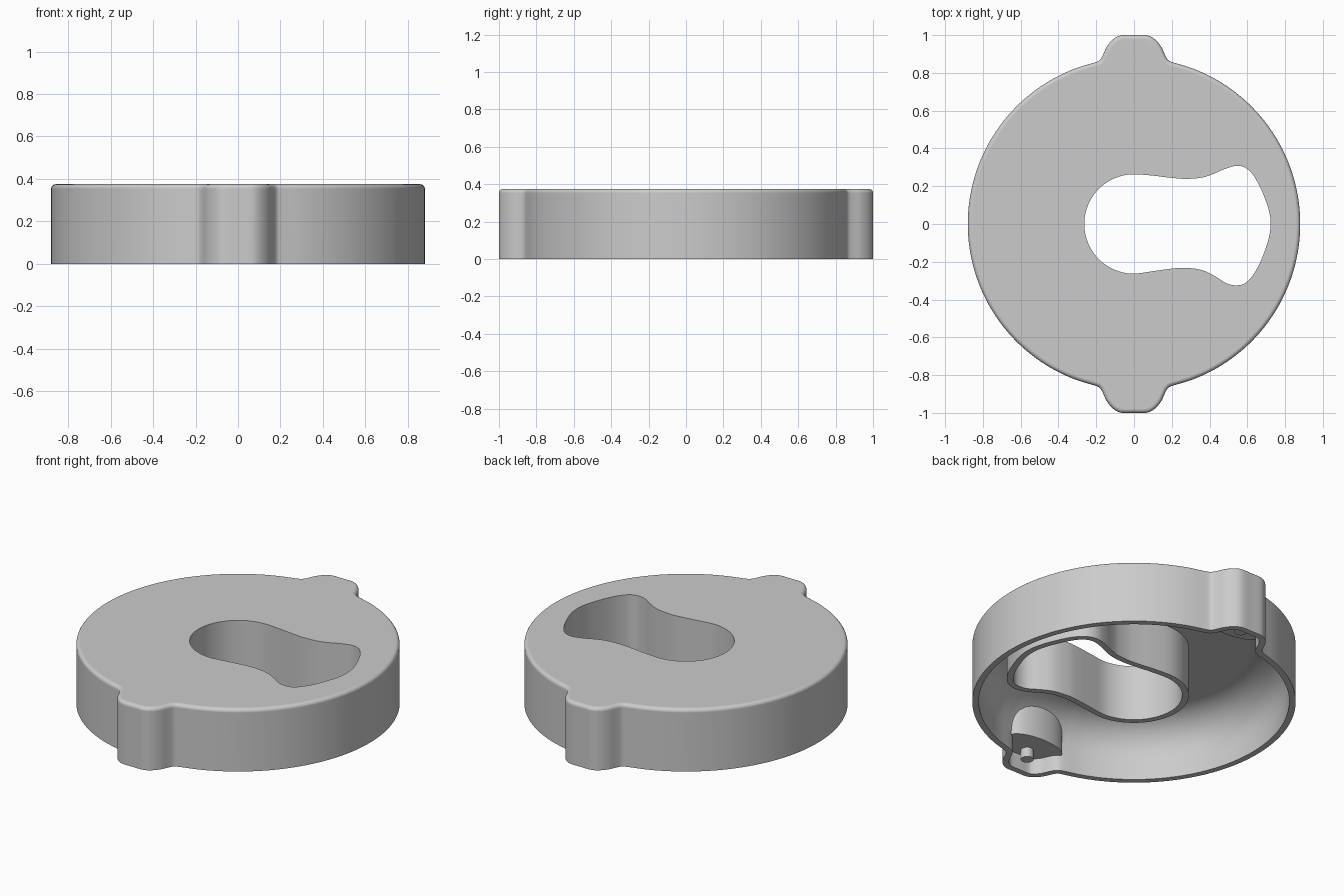
import bpy, bmesh, math
from mathutils import Vector

cube = bpy.data.objects.get("Cube")
if cube:
    bpy.data.objects.remove(cube)

HEIGHT, RADIUS, WALL = 0.375, 0.88, 0.035
CEILING = HEIGHT - WALL
BOSS_BOTTOM = 0.095

grey = bpy.data.materials.new("plain_grey")
grey.use_nodes = True
grey.diffuse_color = (0.6, 0.6, 0.6, 1)
grey.node_tree.nodes["Principled BSDF"].inputs["Base Color"].default_value = (0.6, 0.6, 0.6, 1)


def smooth_path(pts, steps=5):
    """Rounded curve through a closed list of points."""
    pts = [Vector(p) for p in pts]
    n, out = len(pts), []
    for i in range(n):
        a, b, c, d = (pts[(i + k) % n] for k in (-1, 0, 1, 2))
        for s in range(steps):
            t = s / steps
            out.append(0.5 * (2 * b + (c - a) * t + (2 * a - 5 * b + 4 * c - d) * t ** 2
                              + (3 * b - a - 3 * c + d) * t ** 3))
    return out


def offset(path, dist):
    """Move a counter-clockwise path outwards."""
    out = []
    for i, p in enumerate(path):
        t = (path[(i + 1) % len(path)] - path[i - 1]).normalized()
        out.append(p + Vector((t.y, -t.x)) * dist)
    return out


def finish(name, bm):
    bmesh.ops.recalc_face_normals(bm, faces=bm.faces)
    mesh = bpy.data.meshes.new(name)
    bm.to_mesh(mesh)
    bm.free()
    mesh.materials.append(grey)
    ob = bpy.data.objects.new(name, mesh)
    bpy.context.collection.objects.link(ob)
    bpy.ops.object.select_all(action='DESELECT')
    bpy.context.view_layer.objects.active = ob
    ob.select_set(True)
    bpy.ops.object.shade_smooth_by_angle(angle=math.radians(35))
    mod = ob.modifiers.new("even_shading", 'WEIGHTED_NORMAL')
    mod.keep_sharp = True


# Outer outline: a disc with a rounded lug at the back and front
lug = [(0.205, 0.856), (0.18, 0.869), (0.163, 0.898), (0.146, 0.935),
       (0.122, 0.967), (0.093, 0.99), (0.06, 1.0), (0.0, 1.0)]
lug += [(-x, y) for x, y in lug[-2::-1]]
start = math.atan2(lug[0][1], lug[0][0])
arc_steps = 24
side = []
for i in range(1, arc_steps):
    a = math.pi - start + 2 * start * i / arc_steps
    side.append((RADIUS * math.cos(a), RADIUS * math.sin(a)))
half = lug + side
outline = smooth_path(half + [(-x, -y) for x, y in half], 4)

# Keyhole outline: round left end, flared right end
upper = [(0.717, 0.06), (0.695, 0.13), (0.66, 0.21), (0.623, 0.269), (0.585, 0.3), (0.54, 0.308),
         (0.48, 0.291), (0.42, 0.265), (0.36, 0.246), (0.28, 0.239), (0.2, 0.244), (0.1, 0.256)]
lower = [(0.1, -0.25), (0.2, -0.236), (0.27, -0.232), (0.36, -0.244), (0.43, -0.277),
         (0.49, -0.314), (0.54, -0.325), (0.585, -0.315), (0.623, -0.279), (0.66, -0.22),
         (0.695, -0.135), (0.717, -0.06)]
round_end = [(0.263 * math.cos(a), 0.263 * math.sin(a))
             for a in (math.radians(90 + 15 * i) for i in range(13))]
keyhole = smooth_path([(0.723, 0)] + upper + round_end + lower)
tube = offset(keyhole, WALL)

# Hollow shell with the keyhole sleeve, made of successive rings
bm = bmesh.new()


def ring(points):
    vs = [bm.verts.new(p) for p in points]
    return vs, [bm.edges.new((vs[i - 1], vs[i])) for i in range(len(vs))]


def level(path, z):
    return ring([(p.x, p.y, z) for p in path])


def skin(a, b):
    for i in range(len(a[0])):
        bm.faces.new((a[0][i - 1], a[0][i], b[0][i], b[0][i - 1]))


quarter = [math.pi / 2 * i / 8 for i in range(9)]
bevel, fillet, gap = 0.022, 0.22, 0.075


def dome_point(p, a):
    """Point on the rounded inner corner, which stops short of the sleeve's flared end."""
    ramp = min(max((abs(math.atan2(p.y, p.x)) - 0.58) / 0.15, 0), 1)
    inset = (gap + (fillet - gap) * ramp) * (1 - math.cos(a))
    q = p.normalized() * (min(p.length, RADIUS - WALL) - inset)
    return q.x, q.y, CEILING - fillet + math.sqrt(fillet ** 2 - (fillet - inset) ** 2)


outer = [level(outline, 0)]
outer += [level(offset(outline, -bevel * (1 - math.cos(a))), HEIGHT - bevel + bevel * math.sin(a))
          for a in quarter]
inner_path = offset(outline, -WALL)
inner = [level(inner_path, 0), level(inner_path, BOSS_BOTTOM + 0.01)]
inner += [ring([dome_point(p, a) for p in inner_path]) for a in quarter]
sleeve = [level(keyhole, HEIGHT), level(keyhole, 0.04), level(tube, 0.04), level(tube, CEILING)]
for group in (outer, inner, sleeve, [outer[0], inner[0]]):
    for lo, hi in zip(group, group[1:]):
        skin(lo, hi)
for a, b in ((outer[-1], sleeve[0]), (inner[-1], sleeve[-1])):
    bmesh.ops.triangle_fill(bm, edges=a[1] + b[1], use_beauty=True, normal=(0, 0, 1))
finish("hollow_shell", bm)

# Boss filling each lug, with a bowed face towards the middle
boss_plan = offset(outline, -WALL / 2)[4:(len(lug) - 2) * 4 + 1]
boss_plan += [Vector((-0.18 * math.cos(a), 0.835 - 0.075 * math.sin(a)))
              for a in (math.pi * i / 20 for i in range(21))]


def prism(name, path, bottom, top):
    b = bmesh.new()
    face = b.faces.new([b.verts.new((p.x, p.y, bottom)) for p in path])
    up = bmesh.ops.extrude_face_region(b, geom=[face], use_keep_orig=True)["geom"]
    bmesh.ops.translate(b, verts=[v for v in up if isinstance(v, bmesh.types.BMVert)],
                        vec=(0, 0, top - bottom))
    finish(name, b)


pin_plan = [Vector((0.035 * math.cos(a), 0.905 + 0.035 * math.sin(a)))
            for a in (math.tau * i / 24 for i in range(24))]
for label, s in (("front", -1), ("back", 1)):
    prism(label + "_boss", [p * s for p in boss_plan], BOSS_BOTTOM, CEILING + 0.01)
    prism(label + "_pin", [p * s for p in pin_plan], 0.038, BOSS_BOTTOM + 0.01)
